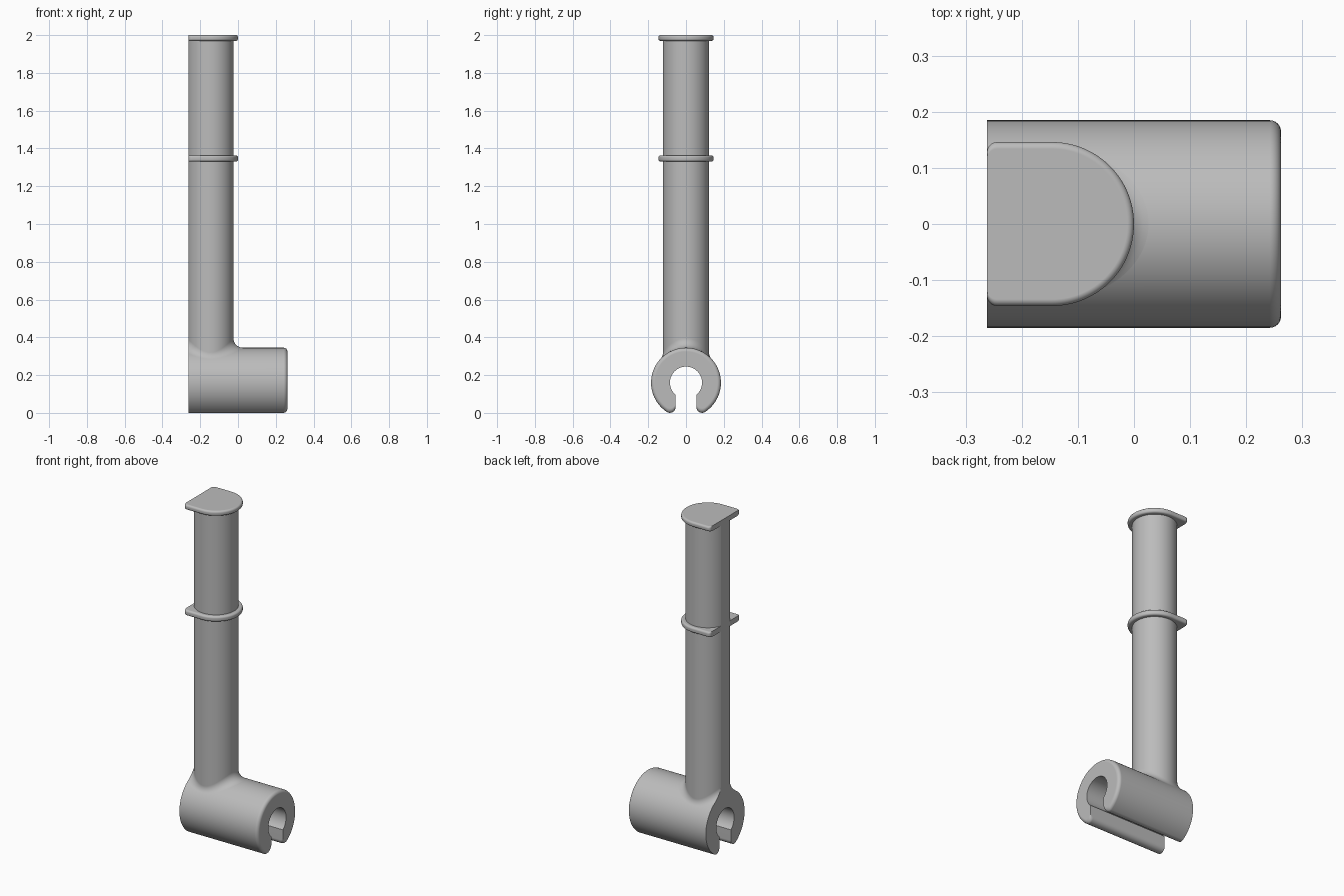
import bpy, bmesh
from math import sin, cos, pi, sqrt, atan2, acos, radians

if "Cube" in bpy.data.objects:
    bpy.data.objects.remove(bpy.data.objects["Cube"])

FLAT = -0.262                 # shared flat side
END = 0.262                   # rounded end of the clip
AXIS_Z = 0.16                 # clip axis height
CLIP_R, HOLE_R, SLOT, TIP = 0.185, 0.085, 0.055, 0.03
POLE_X, POLE_R, FILLET = -0.146, 0.122, 0.05

grey = bpy.data.materials.new("plain grey")
grey.use_nodes = True
grey.diffuse_color = (0.5, 0.5, 0.5, 1)
grey.node_tree.nodes["Principled BSDF"].inputs["Base Color"].default_value = (0.5, 0.5, 0.5, 1)


def arc(cx, cy, r, a, b, n):
    return [(cx + r * cos(a + (b - a) * i / n), cy + r * sin(a + (b - a) * i / n))
            for i in range(n + 1)]


def loft(bm, rings, cap_start=True, cap_end=True):
    """Skin closed rings of equal point count."""
    loops = [[bm.verts.new(p) for p in ring] for ring in rings]
    for lo, hi in zip(loops, loops[1:]):
        for i in range(len(lo)):
            j = (i + 1) % len(lo)
            bm.faces.new((lo[i], lo[j], hi[j], hi[i]))
    if cap_start:
        bm.faces.new(loops[0][::-1])
    if cap_end:
        bm.faces.new(loops[-1])
    return loops


def finish(bm, name):
    bmesh.ops.recalc_face_normals(bm, faces=bm.faces[:])
    mesh = bpy.data.meshes.new(name)
    bm.to_mesh(mesh)
    bm.free()
    mesh.materials.append(grey)
    obj = bpy.data.objects.new(name, mesh)
    bpy.context.collection.objects.link(obj)
    bpy.ops.object.select_all(action='DESELECT')
    obj.select_set(True)
    bpy.context.view_layer.objects.active = obj
    bpy.ops.object.shade_smooth_by_angle(angle=radians(32))
    weighted = obj.modifiers.new("even shading", 'WEIGHTED_NORMAL')
    weighted.keep_sharp = True
    return obj


# Clip: C-shaped section with rounded tips, swept along x
def clip_section(x, inset):
    r = CLIP_R - inset
    ty = SLOT + TIP
    tz = -sqrt((r - TIP) ** 2 - ty ** 2)
    lean = atan2(tz, ty)
    outer = arc(0, 0, r, pi / 2, lean, 32)
    tip = arc(ty, tz, TIP, lean, -pi, 10)[1:]
    inner = arc(0, 0, HOLE_R, -acos(SLOT / HOLE_R), pi / 2, 24)
    half = outer + tip + inner
    mirrored = [(-y, z) for y, z in half[-2:0:-1]]
    return [(x, y, z + AXIS_Z) for y, z in half + mirrored]


bm = bmesh.new()
# The two halves meet at the crown, so each half is its own strip
sections = [(FLAT, 0)] + [(END - 0.02 + dx, 0.02 - dy)
                          for dx, dy in arc(0, 0, 0.02, pi / 2, 0, 6)]
rings = [clip_section(x, d) for x, d in sections]
loft(bm, rings)
finish(bm, "pipe_clip")

# Pole: cylinder that flares into the clip with a rolling-ball fillet
SIDES, STEPS = 96, 8
rings = [[] for _ in range(STEPS + 2)]
for i in range(SIDES):
    a = 2 * pi * i / SIDES
    reach = POLE_R + FILLET
    cy = reach * sin(a)
    cz = sqrt((CLIP_R + FILLET) ** 2 - cy ** 2)
    # unit directions from the ball centre to the clip and to the pole
    k = 1 / (CLIP_R + FILLET)
    to_clip = (0, -cy * k, -cz * k)
    to_pole = (-cos(a), -sin(a), 0)
    span = acos(sum(p * q for p, q in zip(to_clip, to_pole)))
    for s in range(STEPS + 1):
        t = s / STEPS
        u, v = sin((1 - t) * span) / sin(span), sin(t * span) / sin(span)
        d = [u * p + v * q for p, q in zip(to_clip, to_pole)]
        rings[s].append((POLE_X + reach * cos(a) + FILLET * d[0],
                         cy + FILLET * d[1], AXIS_Z + cz + FILLET * d[2]))
    rings[-1].append((POLE_X + POLE_R * cos(a), POLE_R * sin(a), 1.985))

bm = bmesh.new()
loops = loft(bm, rings, cap_start=False)
hub = bm.verts.new((POLE_X, 0, AXIS_Z + 0.12))
for i in range(SIDES):
    bm.faces.new((loops[0][(i + 1) % SIDES], loops[0][i], hub))
# Slice the pole flush with the flat side
cut = bmesh.ops.bisect_plane(bm, geom=bm.verts[:] + bm.edges[:] + bm.faces[:],
                             plane_co=(FLAT, 0, 0), plane_no=(-1, 0, 0),
                             clear_outer=True)
rim = [e for e in cut["geom_cut"] if isinstance(e, bmesh.types.BMEdge)]
bmesh.ops.holes_fill(bm, edges=rim, sides=0)
finish(bm, "pole")


# Collars: D-shaped plates with a rounded rim
def collar(name, bottom, top, rim=0.012):
    def outline(z, inset):
        r = 0.146 - inset
        c = 0.018
        half = arc(POLE_X, 0, r, 0, pi / 2, 32) + arc(FLAT + c, r - c, c, pi / 2, pi, 6)
        return [(x, y, z) for x, y in half] + [(x, -y, z) for x, y in half[:0:-1]]

    lower = [(bottom + rim + h, rim - d) for d, h in arc(0, 0, rim, -pi / 2, 0, 6)]
    upper = [(top - rim + h, rim - d) for d, h in arc(0, 0, rim, 0, pi / 2, 6)]
    bm = bmesh.new()
    loft(bm, [outline(z, d) for z, d in lower + upper])
    finish(bm, name)


collar("middle_collar", 1.33, 1.363)
collar("top_collar", 1.969, 2.0)
